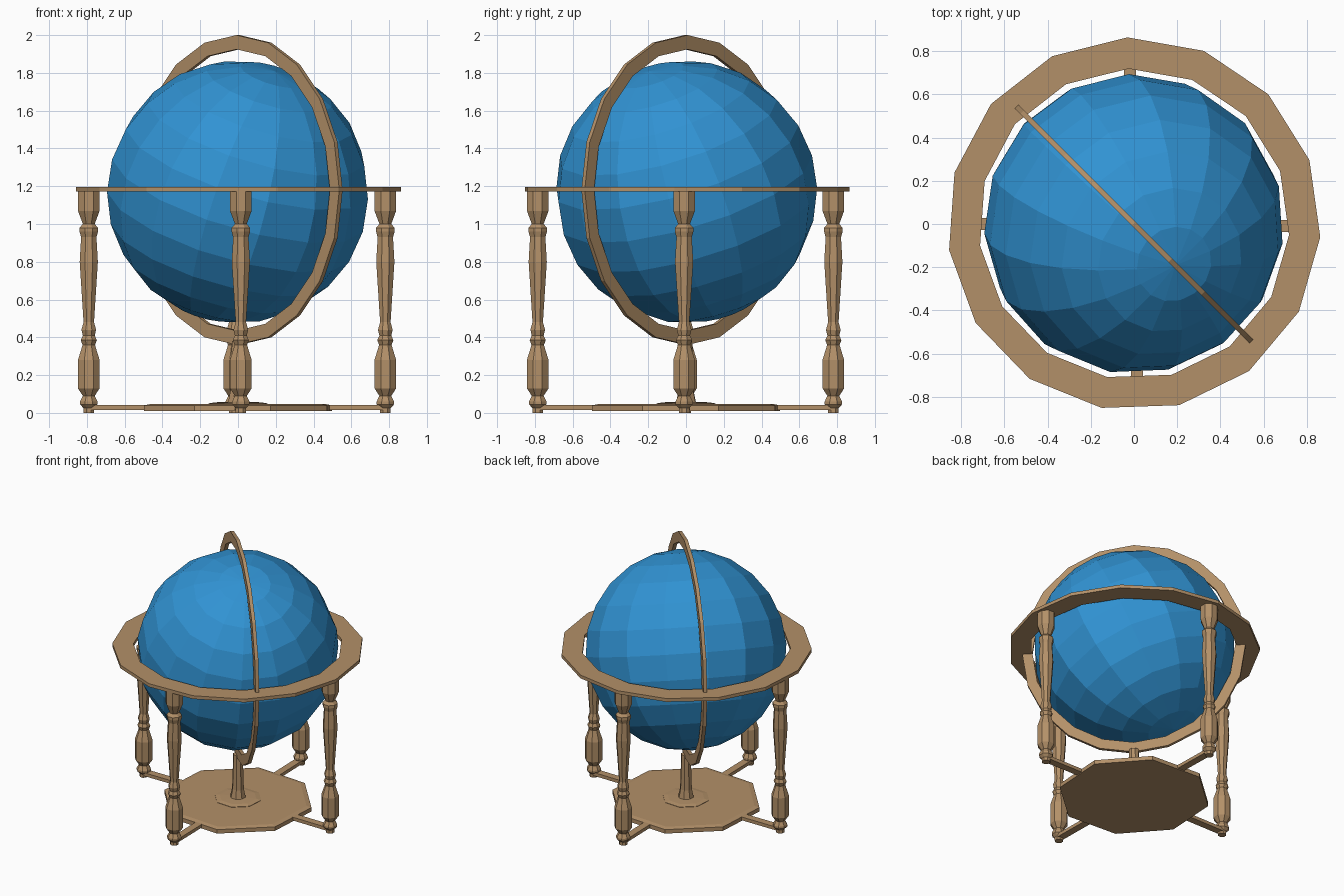
import bpy, bmesh, math
from mathutils import Matrix, Vector

cube = bpy.data.objects.get("Cube")
if cube:
    bpy.data.objects.remove(cube, do_unlink=True)


def material(name, rgb):
    m = bpy.data.materials.new(name)
    m.use_nodes = True
    m.diffuse_color = (*rgb, 1)
    m.node_tree.nodes["Principled BSDF"].inputs["Base Color"].default_value = (*rgb, 1)
    return m


wood = material("warm wood", (0.45, 0.28, 0.14))
blue = material("ocean blue", (0.03, 0.29, 0.65))


def finish(name, bm, mat, matrix=Matrix()):
    bm.transform(matrix)
    bmesh.ops.recalc_face_normals(bm, faces=bm.faces)
    mesh = bpy.data.meshes.new(name)
    bm.to_mesh(mesh)
    bm.free()
    mesh.materials.append(mat)
    obj = bpy.data.objects.new(name, mesh)
    bpy.context.collection.objects.link(obj)
    return obj


def lathe(name, profile, sides, start=0, closed=False, matrix=Matrix()):
    """Turn (radius, z) points round the z axis; closed makes a ring, else ends are capped."""
    bm = bmesh.new()
    loops = []
    for r, z in profile:
        angles = [math.radians(start) + math.tau * i / sides for i in range(sides)]
        loops.append([bm.verts.new((r * math.cos(a), r * math.sin(a), z)) for a in angles])
    pairs = list(zip(loops, loops[1:]))
    if closed:
        pairs.append((loops[-1], loops[0]))
    else:
        bm.faces.new(loops[0])
        bm.faces.new(loops[-1])
    for a, b in pairs:
        for i in range(sides):
            j = (i + 1) % sides
            bm.faces.new((a[i], a[j], b[j], b[i]))
    return finish(name, bm, wood, matrix)


def ring_section(inner, outer, low, high):
    return [(inner, low), (outer, low), (outer, high), (inner, high)]


# Globe, its axis leaning within the plane of the upright ring
bm = bmesh.new()
bmesh.ops.create_uvsphere(bm, u_segments=15, v_segments=12, radius=0.695)
tilt = Matrix.Rotation(math.radians(23), 4, Vector((1, 1, 0)))
finish("globe", bm, blue, Matrix.Translation((0, 0, 1.17)) @ tilt)

# Flat horizon ring
lathe("horizon_ring", ring_section(0.72, 0.865, 1.172, 1.197), 15, -4, True)

# Upright ring, slightly narrower than tall, on the diagonal
side = Vector((1, -1, 0)).normalized()
axis = Vector((1, 1, 0)).normalized()
upright = Matrix((Vector((0, 0, 1)), side * 0.94, axis)).transposed().to_4x4()
lathe("meridian_ring", ring_section(0.745, 0.82, -0.0125, 0.0125), 20, 0, True,
      Matrix.Translation((0, 0, 1.18)) @ upright)

# Turned legs
leg_profile = [
    (0.03, 0), (0.03, 0.025), (0.05, 0.045), (0.05, 0.06), (0.034, 0.09),
    (0.062, 0.13), (0.062, 0.28), (0.042, 0.34), (0.036, 0.36), (0.046, 0.385),
    (0.034, 0.41), (0.042, 0.44), (0.03, 0.48), (0.052, 0.8), (0.044, 0.93),
    (0.053, 0.96), (0.053, 0.98), (0.034, 1.0), (0.062, 1.07), (0.062, 1.175),
]
legs = {"front": (0.015, -0.785), "back": (-0.02, 0.78),
        "left": (0.78, -0.01), "right": (-0.79, 0)}
for label, (x, y) in legs.items():
    lathe(label + "_leg", leg_profile, 8, 22.5, matrix=Matrix.Translation((x, y, 0)))
    # Strut from the base to the leg
    bm = bmesh.new()
    bmesh.ops.create_cube(bm, size=1)
    size = Matrix.Diagonal((math.hypot(x, y) - 0.3, 0.055, 0.025, 1))
    turn = Matrix.Rotation(math.atan2(y, x), 4, "Z")
    place = Matrix.Translation((x * 0.69, y * 0.69, 0.029))
    finish(label + "_strut", bm, wood, place @ turn @ size)

# Base plate with a shallow edge bevel
lathe("base_plate", [(0.525, 0.01), (0.525, 0.04), (0.49, 0.047), (0.17, 0.047)], 8, 19)

# Central pillar with a low spreading foot
lathe("pillar", [(0.165, 0.04), (0.165, 0.05), (0.13, 0.056), (0.055, 0.058),
                 (0.042, 0.12), (0.034, 0.38)], 8, 19)
